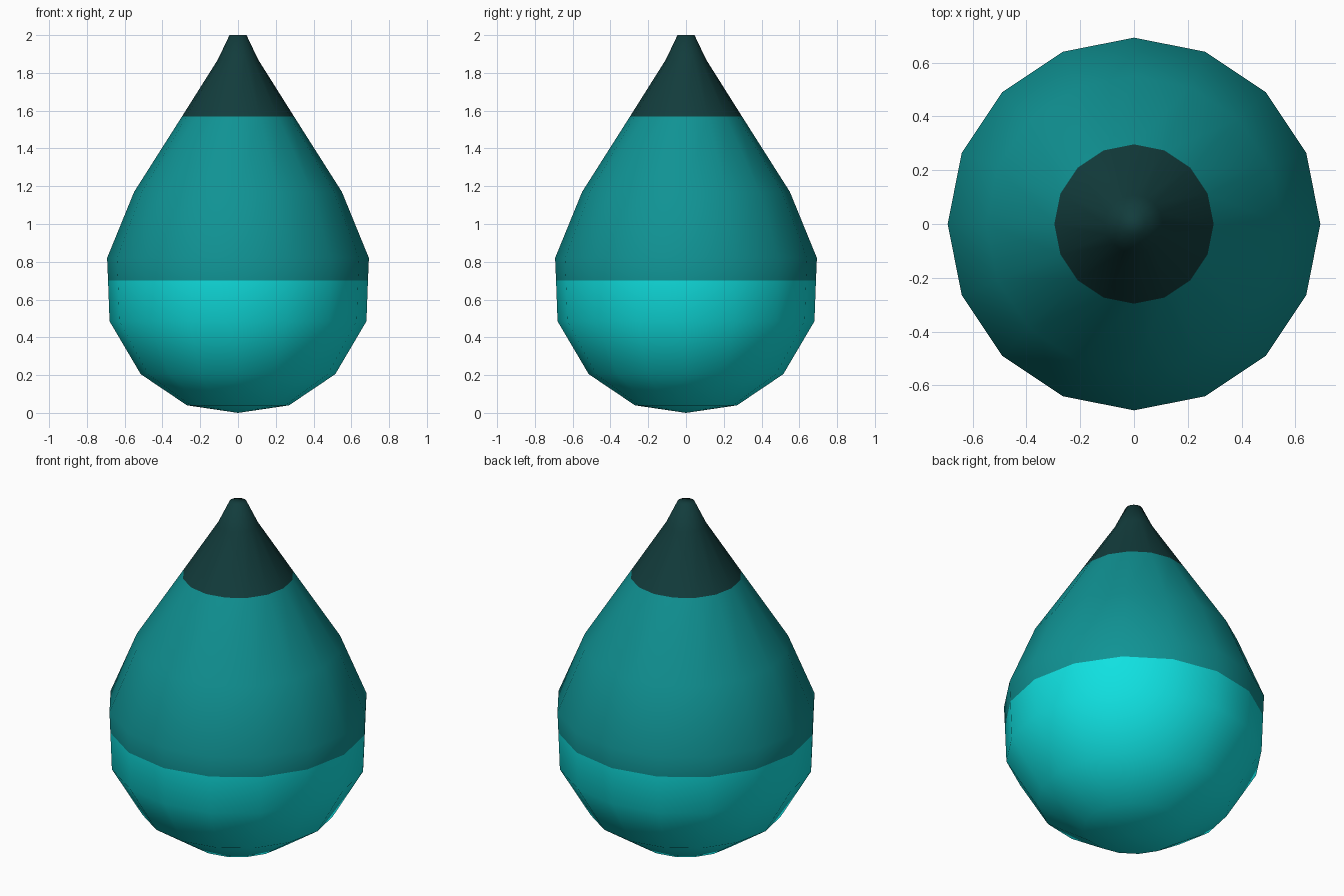
import bpy, bmesh, math

if "Cube" in bpy.data.objects:
    bpy.data.objects.remove(bpy.data.objects["Cube"])

SIDES = 16
# (radius, height) outline from the bottom up
PROFILE = [(0.27, 0.04), (0.515, 0.205), (0.68, 0.485), (0.688, 0.70),
           (0.693, 0.82), (0.55, 1.17), (0.296, 1.57), (0.107, 1.87), (0.045, 2.0)]


def material(name, rgb):
    m = bpy.data.materials.new(name)
    m.diffuse_color = (*rgb, 1)
    m.use_nodes = True
    m.node_tree.nodes["Principled BSDF"].inputs["Base Color"].default_value = m.diffuse_color
    return m


bm = bmesh.new()
# Stacked rings around the z axis
rings = [[bm.verts.new((r * math.cos(math.tau * i / SIDES),
                        r * math.sin(math.tau * i / SIDES), z)) for i in range(SIDES)]
         for r, z in PROFILE]
for a, b in zip(rings, rings[1:]):
    for i in range(SIDES):
        j = (i + 1) % SIDES
        bm.faces.new((a[i], a[j], b[j], b[i]))

# Pointed bottom and flat tip
bottom = bm.verts.new((0, 0, 0))
for i in range(SIDES):
    bm.faces.new((bottom, rings[0][(i + 1) % SIDES], rings[0][i]))
bm.faces.new(rings[-1])

# Colour bands by height
for f in bm.faces:
    z = f.calc_center_median().z
    f.material_index = 0 if z < 0.70 else 1 if z < 1.57 else 2
    f.smooth = True

mesh = bpy.data.meshes.new("drop_body")
bm.to_mesh(mesh)
bm.free()
for m in (material("bright turquoise", (0.005, 0.75, 0.75)),
          material("teal", (0.005, 0.29, 0.295)),
          material("dark teal", (0.006, 0.045, 0.045))):
    mesh.materials.append(m)
bpy.context.collection.objects.link(bpy.data.objects.new("drop_body", mesh))
